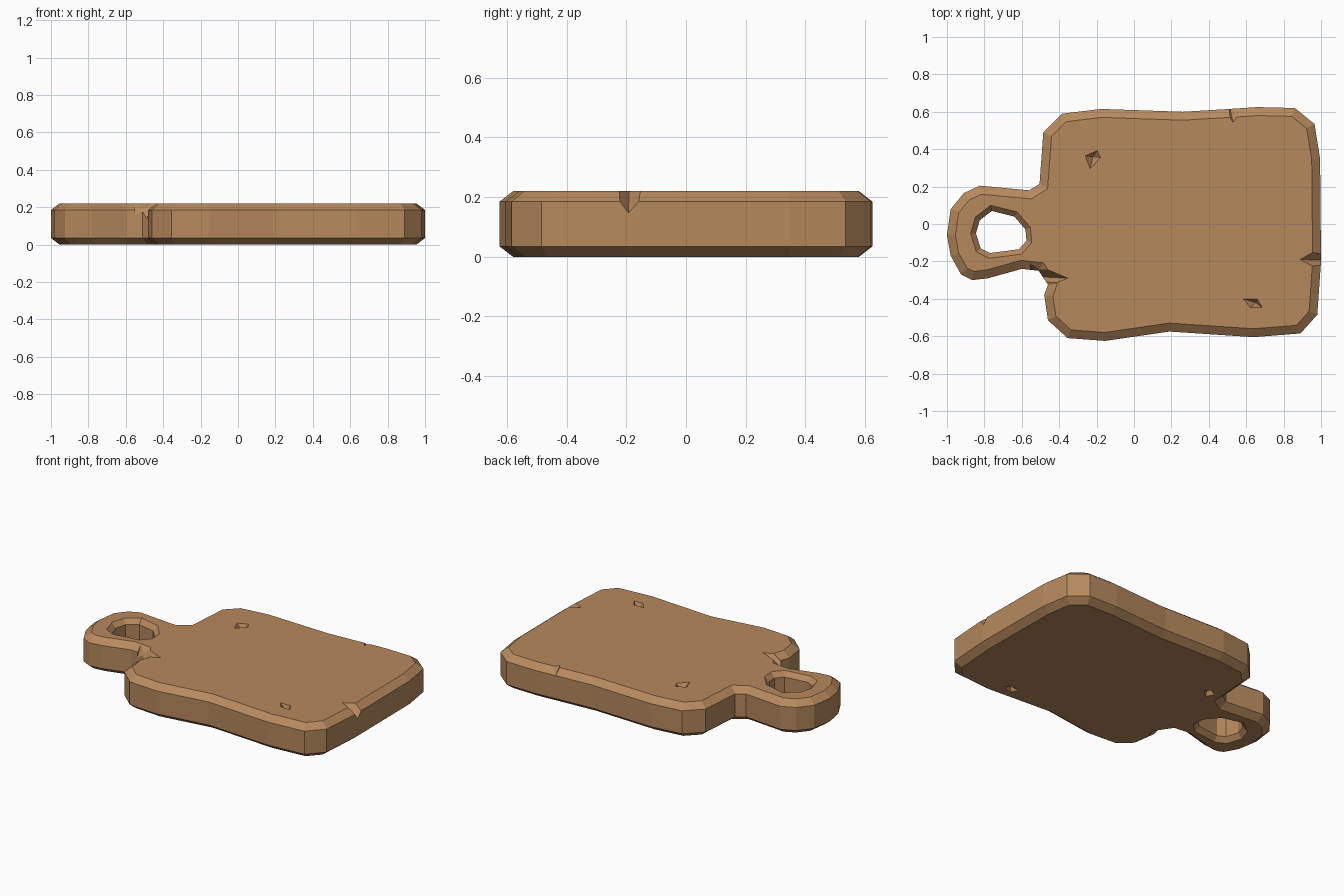
import bpy, bmesh
from mathutils import Vector

if "Cube" in bpy.data.objects:
    bpy.data.objects.remove(bpy.data.objects["Cube"])

TOP = 0.22

# Wobbly board-and-handle outline, counter-clockwise
BOARD = [(.89, -.585), (.98, -.485), (1, -.2), (.995, .35), (.965, .535), (.86, .62),
         (.66, .625), (.51, .615), (.26, .6), (-.175, .615), (-.385, .59), (-.485, .49),
         (-.505, .215), (-.56, .18), (-.825, .205), (-.91, .165), (-.98, .08), (-1, -.06),
         (-.98, -.17), (-.925, -.27), (-.865, -.3), (-.78, -.29), (-.6, -.24), (-.51, -.25),
         (-.46, -.325), (-.48, -.38), (-.46, -.515), (-.355, -.61), (-.155, -.625),
         (.19, -.575), (.64, -.605)]
# Hanging hole, counter-clockwise
HOLE = [(-.76, .07), (-.825, .02), (-.845, -.05), (-.82, -.13), (-.77, -.155),
        (-.615, -.135), (-.575, -.09), (-.58, -.03), (-.64, .04)]


def offset(points, d):
    """Move every edge of a closed outline outward by d."""
    result = []
    for i, p in enumerate(points):
        p = Vector(p)
        a = (p - Vector(points[i - 1])).normalized()
        b = (Vector(points[(i + 1) % len(points)]) - p).normalized()
        na, nb = Vector((a.y, -a.x)), Vector((b.y, -b.x))
        result.append(p + (na + nb) * d / (1 + na.dot(nb)))
    return result


def loft(bm, points, levels):
    """Closed solid through copies of an outline at (z, offset) levels."""
    rings = [[bm.verts.new((p.x, p.y, z)) for p in offset(points, d)] for z, d in levels]
    n = len(points)
    for lo, hi in zip(rings, rings[1:]):
        for i in range(n):
            j = (i + 1) % n
            bm.faces.new((lo[i], lo[j], hi[j], hi[i]))
    bm.faces.new(rings[0][::-1])
    bm.faces.new(rings[-1])


def hull(bm, points):
    verts = [bm.verts.new(p) for p in points]
    bmesh.ops.convex_hull(bm, input=verts)


def notch(bm, tip, out, left, right, depth):
    """Wedge chip: starts at tip on the top and deepens toward the edge."""
    hull(bm, [(*tip, TOP + .002), (*out, TOP - depth), (*left, TOP + .02), (*right, TOP + .02)])


def dent(bm, corners, apex, z, direction):
    """Small gouge: four corners on a face, narrowing to a deep point."""
    hull(bm, [(x, y, z - direction * .004) for x, y in corners] + [(*apex, z + direction * .045)])


def make_object(name, bm):
    bmesh.ops.recalc_face_normals(bm, faces=bm.faces)
    mesh = bpy.data.meshes.new(name)
    bm.to_mesh(mesh)
    bm.free()
    ob = bpy.data.objects.new(name, mesh)
    bpy.context.collection.objects.link(ob)
    return ob


# Chamfered board
bm = bmesh.new()
loft(bm, BOARD, [(0, -.045), (.035, 0), (.185, 0), (TOP, -.045)])
board = make_object("cutting_board", bm)
wood = bpy.data.materials.new("wood")
wood.diffuse_color = (.47, .25, .11, 1)
wood.use_nodes = True
wood.node_tree.nodes["Principled BSDF"].inputs["Base Color"].default_value = wood.diffuse_color
board.data.materials.append(wood)

# Hanging hole with chamfered rims
bm = bmesh.new()
loft(bm, HOLE, [(-.03, .055), (.03, 0), (.19, 0), (.25, .055)])

# Chips along the rim
notch(bm, (.885, -.19), (1.05, -.195), (1.05, -.29), (1.05, -.08), .105)
notch(bm, (.53, .54), (.5, .68), (.43, .68), (.64, .66), .08)
notch(bm, (-.35, -.29), (-.55, -.28), (-.56, -.19), (-.52, -.37), .12)

# Gouges in the top and underside
dent(bm, [(-.265, .365), (-.195, .395), (-.175, .355), (-.235, .29)], (-.22, .36), TOP, -1)
dent(bm, [(.58, -.4), (.66, -.4), (.69, -.45), (.62, -.45)], (.65, -.42), TOP, -1)
dent(bm, [(.50, -.46), (.57, -.45), (.60, -.49), (.53, -.51)], (.55, -.47), 0, 1)
dent(bm, [(-.42, .25), (-.37, .28), (-.34, .24), (-.39, .19)], (-.37, .24), 0, 1)
cutter = make_object("hole_and_chip_cutter", bm)
cutter.hide_render = True

# Carve the board, then drop the cutter
mod = board.modifiers.new("carve", 'BOOLEAN')
mod.operation = 'DIFFERENCE'
mod.solver = 'EXACT'
mod.object = cutter
bpy.context.view_layer.objects.active = board
board.select_set(True)
bpy.ops.object.modifier_apply(modifier=mod.name)
bpy.data.objects.remove(cutter)
